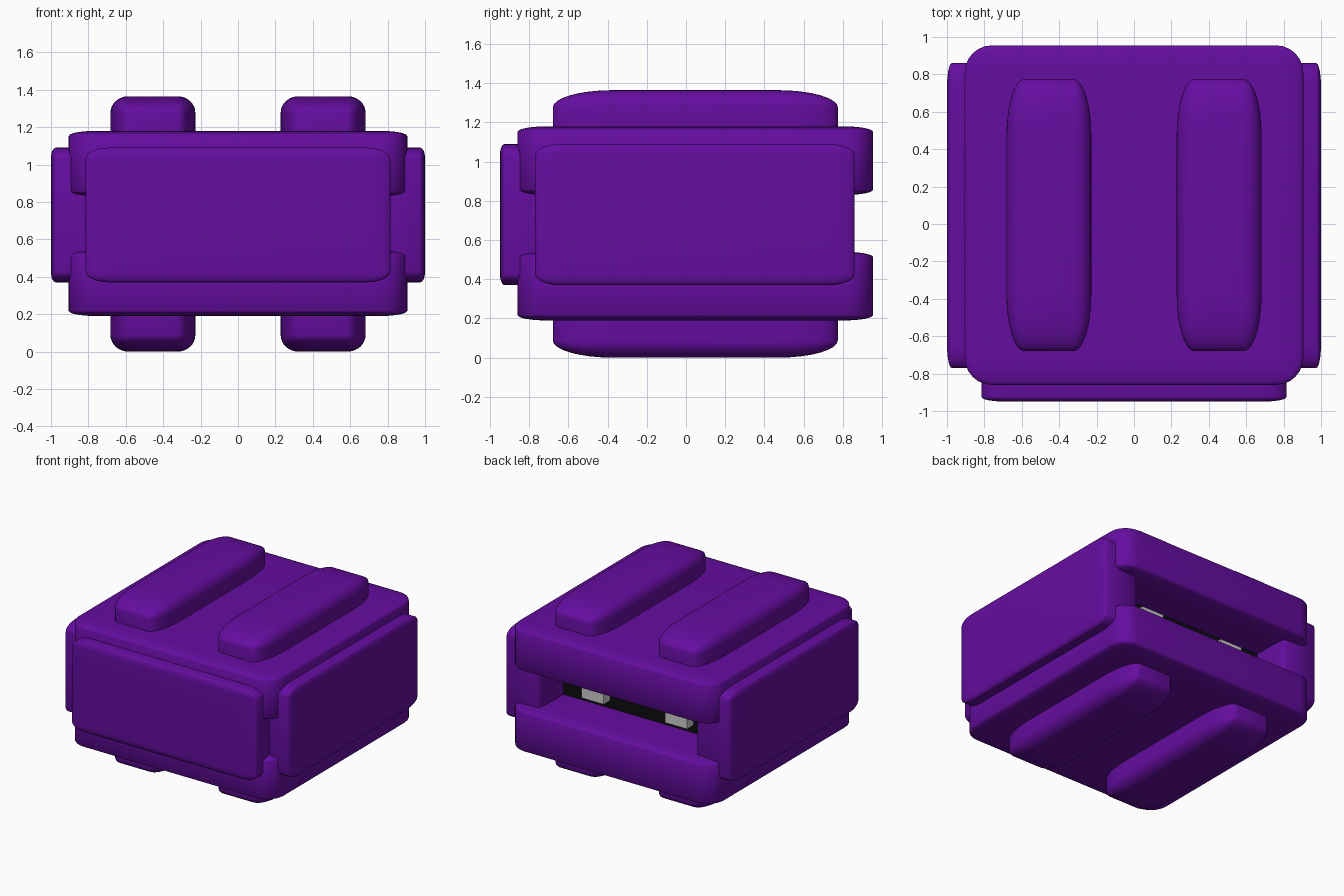
import bpy, bmesh, math
from mathutils import Vector

if "Cube" in bpy.data.objects:
    bpy.data.objects.remove(bpy.data.objects["Cube"])


def material(name, rgb):
    m = bpy.data.materials.new(name)
    m.diffuse_color = (*rgb, 1)
    m.use_nodes = True
    m.node_tree.nodes["Principled BSDF"].inputs["Base Color"].default_value = m.diffuse_color
    return m


PURPLE = material("purple_plastic", (0.13, 0.004, 0.35))
BLACK = material("black_core", (0.004, 0.004, 0.004))


def block(name, lo, hi, mat=None, rounding=0.0, segments=6):
    """Box from lo to hi; the rounding is a fraction of each half size."""
    lo, hi = Vector(lo), Vector(hi)
    centre, half = (lo + hi) / 2, (hi - lo) / 2
    bm = bmesh.new()
    bmesh.ops.create_cube(bm, size=2)
    if rounding:
        bmesh.ops.bevel(bm, geom=bm.edges[:], offset=rounding, segments=segments,
                        profile=0.5, affect='EDGES', clamp_overlap=True)
    bmesh.ops.scale(bm, vec=half, verts=bm.verts)
    mesh = bpy.data.meshes.new(name)
    bm.to_mesh(mesh)
    bm.free()
    ob = bpy.data.objects.new(name, mesh)
    ob.location = centre
    bpy.context.collection.objects.link(ob)
    if mat:
        mesh.materials.append(mat)
    if rounding:
        bpy.context.view_layer.objects.active = ob
        ob.select_set(True)
        bpy.ops.object.shade_smooth_by_angle(angle=math.radians(40))
        ob.select_set(False)
    return ob


# Top and bottom shells
block("bottom_shell", (-0.905, -0.86, 0.19), (0.905, 0.955, 0.54), PURPLE, 0.16)
block("top_shell", (-0.905, -0.86, 0.83), (0.905, 0.955, 1.18), PURPLE, 0.16)

# Front panel
block("front_panel", (-0.815, -0.95, 0.37), (0.815, -0.63, 1.09), PURPLE, 0.16)

for side, s in (("left", -1), ("right", 1)):
    # Side panels
    x0, x1 = sorted((s * 0.68, s * 1.0))
    block(f"{side}_panel", (x0, -0.77, 0.37), (x1, 0.86, 1.09), PURPLE, 0.16)
    # Rounded rails above and below
    x0, x1 = sorted((s * 0.228, s * 0.682))
    for level, z in (("bottom", 0.0), ("top", 0.945)):
        block(f"{level}_{side}_rail", (x0, -0.68, z), (x1, 0.775, z + 0.42),
              PURPLE, 0.42, 8)
    # Grey contacts in the open back slot
    x0, x1 = sorted((s * 0.27, s * 0.465))
    block(f"{side}_contact", (x0, 0.5, 0.6), (x1, 0.65, 0.77))

# Dark core seen through the back slot
block("inner_core", (-0.72, -0.7, 0.45), (0.72, 0.57, 0.92), BLACK)
